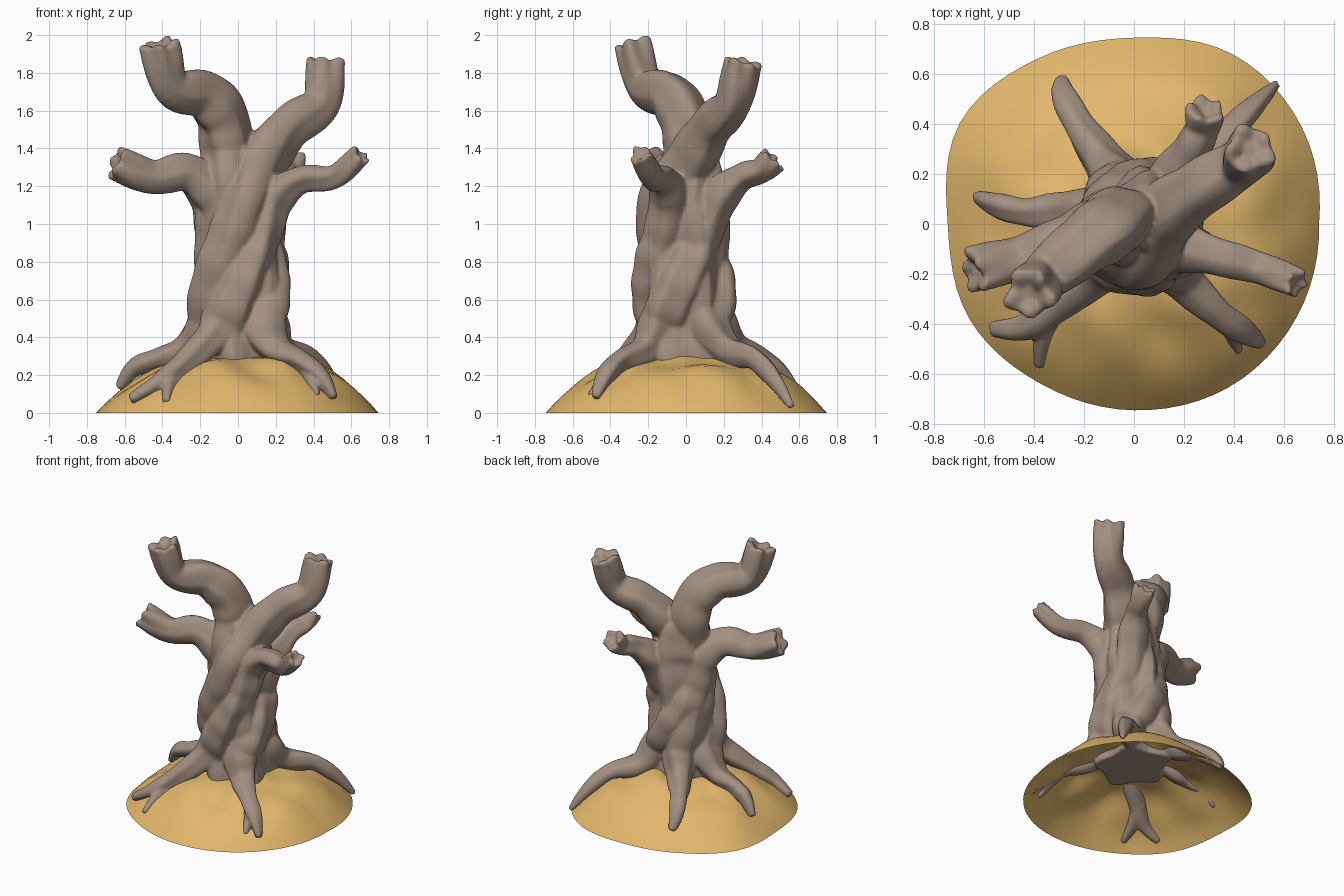
import bpy, bmesh, math
from math import sin, cos, pi, radians
from mathutils import Vector, noise

if "Cube" in bpy.data.objects:
    bpy.data.objects.remove(bpy.data.objects["Cube"])


def material(name, rgb):
    m = bpy.data.materials.new(name)
    m.use_nodes = True
    m.diffuse_color = (*rgb, 1)
    m.node_tree.nodes["Principled BSDF"].inputs["Base Color"].default_value = (*rgb, 1)
    return m


def add_object(name, bm, mat):
    bmesh.ops.recalc_face_normals(bm, faces=bm.faces)
    mesh = bpy.data.meshes.new(name)
    bm.to_mesh(mesh)
    bm.free()
    obj = bpy.data.objects.new(name, mesh)
    bpy.context.collection.objects.link(obj)
    mesh.materials.append(mat)
    bpy.ops.object.select_all(action="DESELECT")
    obj.select_set(True)
    bpy.context.view_layer.objects.active = obj
    return obj


def spline(points, steps=7):
    """Catmull-Rom curve through (x, y, z, radius) points."""
    p = [Vector(q) for q in points]
    p = [2 * p[0] - p[1]] + p + [2 * p[-1] - p[-2]]
    out = []
    for a, b, c, d in zip(p, p[1:], p[2:], p[3:]):
        for i in range(steps):
            t = i / steps
            out.append(0.5 * (2 * b + (c - a) * t + (2 * a - 5 * b + 4 * c - d) * t * t
                              + (3 * b - a - 3 * c + d) * t ** 3))
    return out + [p[-2]]


def bridge(bm, a, b):
    n = len(a)
    for i in range(n):
        bm.faces.new((a[i], a[(i + 1) % n], b[(i + 1) % n], b[i]))


def tube(bm, points, broken=False, sides=30, lobes=3, depth=0.08):
    """Knobbly, ridged closed limb; a broken one ends in a jagged stump."""
    path = spline(points)
    pos = [q.to_3d() for q in path]
    side, previous = None, None
    last = len(path) - 1

    def ring(k, tangent, scale, shift, jag):
        up = tangent.cross(side)
        verts = []
        for i in range(sides):
            a = 2 * pi * i / sides
            near_end = max(0, 1 - (last - k) / 6) if broken else 0
            bump = depth * cos(lobes * a + 0.12 * k) + near_end * 0.1 * cos(5 * a + 1)
            bump += 0.05 * (1 - 2 * abs(sin(2.5 * a + 0.07 * k))) + 0.03 * sin(0.8 * k)
            r = path[k].w * scale * (1 + bump)
            along = shift + jag * (cos(5 * a + 1) + 0.7 * sin(2 * a + path[k].x * 9))
            verts.append(bm.verts.new(pos[k] + r * (cos(a) * side + sin(a) * up)
                                      + along * tangent))
        return verts

    for k in range(last + 1):
        tangent = (pos[min(k + 1, last)] - pos[max(k - 1, 0)]).normalized()
        reference = side or tangent.orthogonal()
        side = (reference - tangent * reference.dot(tangent)).normalized()
        current = ring(k, tangent, 1, 0, 0.01 if broken and k == last else 0)
        if previous:
            bridge(bm, previous, current)
        else:
            bm.faces.new(current)
        previous = current
    if broken:
        for scale, shift in ((0.72, 0.005), (0.4, -0.015)):
            current = ring(last, tangent, scale, shift, 0.01)
            bridge(bm, previous, current)
            previous = current
    bm.faces.new(previous)


def strand(start, end, top, inner, thick):
    """Part of a limb that winds around the trunk."""
    out = []
    for i in range(5):
        t = i / 4
        a = radians(start + (end - start) * t)
        r = 0.175 + (inner - 0.175) * t
        out.append((0.015 + r * cos(a), r * sin(a) - 0.01, 0.47 + (top - 0.47) * t,
                    0.12 + (thick - 0.12) * t))
    return out


bark = material("bark brown", (0.365, 0.277, 0.22))
sand = material("sandy ochre", (0.76, 0.475, 0.147))

# Mound: an open, uneven dome
rim = [0.74, 0.775, 0.785, 0.745, 0.765, 0.805, 0.745, 0.76, 0.74, 0.745, 0.755, 0.75]
outline = spline([(r, 0, 0, 0) for r in rim + rim[:1]], 6)[:-1]
bm = bmesh.new()
rings, previous = 18, None
for j in range(1, rings + 1):
    t = j / rings
    current = []
    for i, edge in enumerate(outline):
        a = 2 * pi * i / len(outline)
        p = Vector((cos(a), sin(a), 0)) * edge.x * t
        wave = 0.05 * noise.noise(p * 4.5) * (1 - t ** 4)
        p.z = max(0, 0.305 * (1 - t ** 2.8) + wave + (0.05 * p.x + 0.03 * p.y) * (1 - t))
        current.append(bm.verts.new(p))
    if previous:
        bridge(bm, previous, current)
    else:
        bm.faces.new(current)
    previous = current
add_object("mound", bm, sand)
bpy.ops.object.shade_smooth_by_angle(angle=radians(50))

# Tree: each limb runs from a root tip, around the trunk, to a broken branch end
bm = bmesh.new()
tube(bm, [(0.01, 0, 0.25, 0.24), (0.015, -0.01, 0.5, 0.225), (0.03, 0, 0.85, 0.21),
          (0.04, 0.01, 1.12, 0.195), (0.03, 0.03, 1.27, 0.16), (0, 0.03, 1.4, 0.11)], lobes=5)

back_root = [(-0.29, 0.58, 0.11, 0.025), (-0.28, 0.51, 0.2, 0.05),
             (-0.22, 0.39, 0.29, 0.063), (-0.13, 0.26, 0.34, 0.085)]
tall_branch = [(-0.06, 0.02, 1.4, 0.135), (-0.09, -0.01, 1.57, 0.135), (-0.2, -0.09, 1.69, 0.125),
               (-0.36, -0.22, 1.73, 0.102), (-0.42, -0.28, 1.955, 0.1)]

right_root = [(-0.63, 0.11, 0.13, 0.025), (-0.55, 0.08, 0.235, 0.05),
              (-0.43, 0.05, 0.285, 0.057), (-0.29, 0.05, 0.33, 0.08)]
leaning_branch = [(0.14, 0.04, 1.36, 0.13), (0.27, 0.14, 1.52, 0.115),
                  (0.43, 0.24, 1.63, 0.102), (0.465, 0.3, 1.86, 0.1)]

front_right_root = [(-0.57, -0.42, 0.07, 0.03), (-0.43, -0.41, 0.15, 0.055),
                    (-0.3, -0.33, 0.25, 0.067), (-0.16, -0.22, 0.38, 0.085)]
small_front_branch = [(0.2, -0.09, 1.14, 0.1), (0.34, -0.13, 1.24, 0.075),
                      (0.51, -0.18, 1.25, 0.065), (0.65, -0.24, 1.37, 0.06)]

front_left_root = [(0.51, -0.48, 0.08, 0.022), (0.44, -0.43, 0.19, 0.05),
                   (0.33, -0.35, 0.275, 0.06), (0.2, -0.22, 0.33, 0.085)]
small_back_branch = [(0.17, 0.18, 1.14, 0.105), (0.23, 0.3, 1.25, 0.075),
                     (0.27, 0.39, 1.28, 0.07), (0.285, 0.46, 1.345, 0.078)]

back_left_root = [(0.57, 0.56, 0.03, 0.018), (0.48, 0.47, 0.175, 0.045),
                  (0.37, 0.36, 0.29, 0.058), (0.22, 0.22, 0.33, 0.085)]
side_branch = [(-0.14, -0.01, 1.15, 0.12), (-0.28, -0.07, 1.27, 0.1),
               (-0.46, -0.14, 1.25, 0.09), (-0.645, -0.19, 1.33, 0.095)]

tube(bm, back_root + strand(115, 195, 1.2, 0.08, 0.13) + tall_branch, True)
tube(bm, right_root + strand(172, 285, 1.14, 0.12, 0.12) + leaning_branch, True)
tube(bm, front_right_root + strand(235, 318, 0.96, 0.16, 0.1) + small_front_branch, True)
tube(bm, front_left_root + strand(312, 400, 0.93, 0.14, 0.11) + small_back_branch, True)
tube(bm, back_left_root + strand(45, 160, 0.97, 0.12, 0.12) + side_branch, True)

# Second toes of the forked roots
tube(bm, [(-0.31, -0.32, 0.23, 0.045), (-0.36, -0.44, 0.14, 0.04), (-0.38, -0.57, 0.06, 0.022)])
tube(bm, [(0.35, -0.36, 0.24, 0.035), (0.39, -0.44, 0.165, 0.032), (0.42, -0.51, 0.09, 0.018)])

# Fuse the limbs into one surface
tree = add_object("tree", bm, bark)
fuse = tree.modifiers.new("fuse", "REMESH")
fuse.mode = "VOXEL"
fuse.voxel_size = 0.011
soften = tree.modifiers.new("soften", "SMOOTH")
soften.factor = 0.5
soften.iterations = 3
for name in ("fuse", "soften"):
    bpy.ops.object.modifier_apply(modifier=name)
bpy.ops.object.shade_smooth_by_angle(angle=radians(60))
